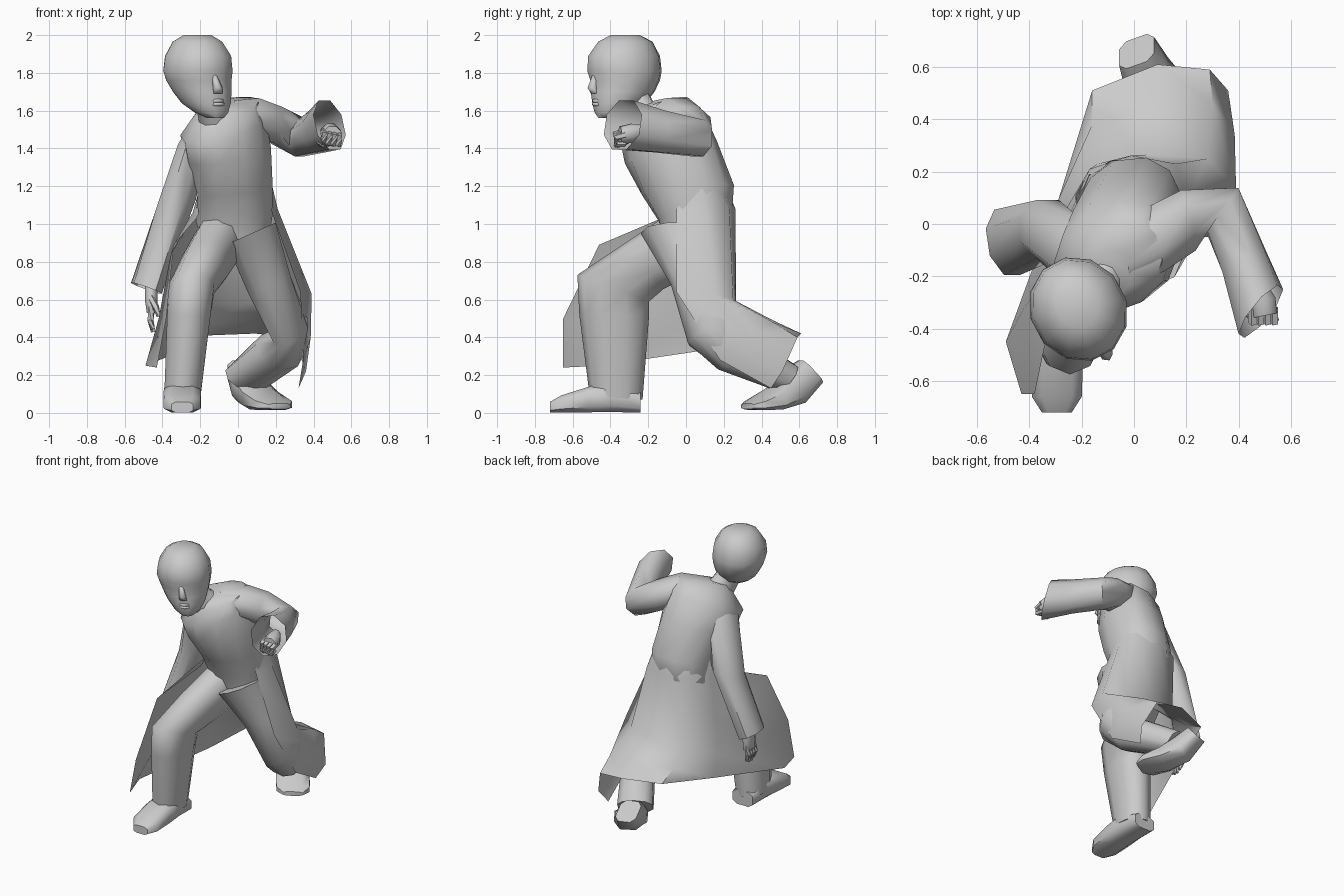
import bpy, bmesh, math
from mathutils import Vector as V, Matrix


def finish(name, bm, angle=55):
    bmesh.ops.recalc_face_normals(bm, faces=bm.faces)
    me = bpy.data.meshes.new(name)
    bm.to_mesh(me)
    bm.free()
    ob = bpy.data.objects.new(name, me)
    bpy.context.collection.objects.link(ob)
    bpy.ops.object.select_all(action='DESELECT')
    ob.select_set(True)
    bpy.context.view_layer.objects.active = ob
    bpy.ops.object.shade_smooth_by_angle(angle=math.radians(angle))
    return ob


def loft(name, rings, n=10, cap=True, square=1.0, angle=55):
    """Skin over elliptical rings given as (centre, half-width vector, half-depth vector)."""
    bm = bmesh.new()
    loops = []
    for c, u, v in rings:
        loop = []
        for i in range(n):
            a = 2 * math.pi * (i + .5) / n
            ca, sa = math.cos(a), math.sin(a)
            k = math.copysign(abs(ca) ** square, ca), math.copysign(abs(sa) ** square, sa)
            loop.append(bm.verts.new(V(c) + V(u) * k[0] + V(v) * k[1]))
        loops.append(loop)
    for a, b in zip(loops, loops[1:]):
        for i in range(n):
            j = (i + 1) % n
            bm.faces.new((a[i], a[j], b[j], b[i]))
    if cap:
        bm.faces.new(loops[0])
        bm.faces.new(loops[-1])
    return finish(name, bm, angle)


def finger(name, pts, r):
    x, y = V((r, 0, 0)), V((0, r, 0))
    rings = []
    for i, p in enumerate(pts):
        t = V(pts[min(i + 1, len(pts) - 1)]) - V(pts[max(i - 1, 0)])
        q = t.to_track_quat('Z', 'Y')
        s = .6 if i == len(pts) - 1 else 1
        rings.append((p, q @ x * s, q @ y * s))
    loft(name, rings, 5)


# Torso, leaning forward with the left shoulder raised
loft("torso", [
    ((-.01, .02, .86), (.17, 0, 0), (0, .13, 0)),
    ((-.02, .05, 1.04), (.21, 0, .02), (0, .2, .02)),
    ((-.015, .01, 1.18), (.205, .02, .02), (0, .245, .02)),
    ((-.05, -.08, 1.38), (.225, .05, .04), (-.02, .235, .05)),
    ((-.08, -.13, 1.52), (.22, .08, .07), (-.04, .2, .06)),
    ((-.07, -.15, 1.6), (.17, .06, .06), (-.04, .15, .04)),
    ((-.1, -.19, 1.63), (.09, .03, .02), (-.02, .09, .03))], 12, square=.88)

# Neck and collar
loft("neck", [((-.11, -.21, 1.57), (.1, .02, .02), (0, .1, .05)),
              ((-.14, -.26, 1.62), (.085, .02, 0), (0, .085, .03)),
              ((-.18, -.3, 1.7), (.08, .02, 0), (0, .09, .02))])

# Head turned to the left, chin swung outwards: rings as (z, front, back, half width)
turn = Matrix.Rotation(math.radians(28), 3, 'Z')
head_at = V((-.21, -.33, 0))


def on_head(x, y, z):
    return head_at + turn @ V((x, y, 0)) + V((max(0, 1.8 - z) * .18, 0, z))


rings = []
for z, f, b, w in [(2.0, -.07, .09, .075), (1.965, -.14, .16, .13), (1.89, -.195, .2, .175),
                   (1.81, -.2, .21, .185), (1.76, -.182, .2, .175), (1.7, -.182, .17, .155),
                   (1.64, -.175, .12, .13), (1.59, -.165, .03, .09), (1.56, -.145, -.06, .045)]:
    rings.append((on_head(0, (f + b) / 2, z), turn @ V((w, 0, 0)), turn @ V((0, (b - f) / 2, 0))))
loft("head", rings, 12)
loft("nose", [(on_head(0, -.172, 1.79), turn @ V((.014, 0, 0)), turn @ V((0, .015, 0))),
              (on_head(0, -.185, 1.72), turn @ V((.026, 0, 0)), turn @ V((0, .032, 0))),
              (on_head(0, -.175, 1.69), turn @ V((.028, 0, 0)), turn @ V((0, .018, 0)))], 6, angle=80)
for z in (1.652, 1.634):
    loft("lip", [(on_head(s * .034, -.162 - (1 - abs(s)) * .017, z), turn @ V((0, .01, 0)), (0, 0, .01))
                 for s in (-1, 0, 1)], 6, angle=80)

# Raised left sleeve, bent forward at the elbow
loft("left_sleeve", [
    ((-.03, -.12, 1.57), (.02, -.13, 0), (0, 0, .09)),
    ((.08, -.06, 1.565), (.03, -.135, 0), (.02, .01, .11)),
    ((.2, .01, 1.525), (.03, -.125, 0), (.02, .01, .105)),
    ((.335, .06, 1.455), (-.065, -.085, 0), (.01, 0, .105)),
    ((.42, -.14, 1.49), (-.085, -.05, 0), (-.01, .01, .12)),
    ((.485, -.335, 1.525), (-.08, -.1, 0), (-.03, .02, .14))], 8, cap=False)

# Hanging right sleeve
loft("right_sleeve", [
    ((-.2, -.13, 1.55), (.06, .02, .03), (0, .08, 0)),
    ((-.23, -.11, 1.45), (.095, 0, .03), (0, .13, 0)),
    ((-.33, -.02, 1.1), (.115, 0, .03), (0, .12, 0)),
    ((-.485, -.07, .66), (.08, 0, -.03), (-.02, .135, .0))], 8, cap=False)

# Hanging right hand
loft("right_hand", [((-.46, -.07, .7), (.035, 0, 0), (0, .04, 0)),
                    ((-.46, -.08, .6), (.036, 0, 0), (0, .06, 0)),
                    ((-.455, -.09, .53), (.03, 0, 0), (0, .06, 0))], 8)
for i in range(4):
    y = -.05 - .027 * i
    finger("right_finger", [(-.457, y, .56), (-.465, y - .01, .49),
                            (-.45, y - .01, .42 + .015 * abs(i - 1.5))], .018)
finger("right_thumb", [(-.46, -.12, .61), (-.435, -.16, .56), (-.42, -.16, .51)], .018)

# Clenched left hand
loft("left_fist", [((.47, -.22, 1.49), (.035, 0, 0), (0, 0, .035)),
                   ((.49, -.29, 1.48), (.055, .01, 0), (0, 0, .055)),
                   ((.5, -.35, 1.47), (.05, .01, 0), (0, 0, .05))], 8)
for i in range(4):
    x, z = .455 + .027 * i, .006 * i
    finger("left_finger", [(x, -.32, 1.49 - z), (x, -.375, 1.475 - z), (x, -.37, 1.43 - z / 2),
                           (x - .01, -.32, 1.42)], .019)
finger("left_thumb", [(.46, -.28, 1.46), (.435, -.34, 1.43), (.46, -.37, 1.41)], .02)

# Bent front (right) leg and planted shoe
loft("front_leg", [
    ((-.1, -.01, .9), (.135, 0, 0), (0, -.1, .14)),
    ((-.17, -.21, .785), (.13, 0, 0), (0, -.09, .13)),
    ((-.245, -.385, .66), (.125, 0, 0), (0, -.19, .07)),
    ((-.26, -.38, .52), (.12, 0, 0), (0, -.185, 0)),
    ((-.295, -.37, .08), (.1, 0, 0), (0, -.14, .01))], 10, square=.88)
loft("front_shoe", [((-.295, y, h / 2 + .005), (w, 0, 0), (0, 0, h / 2 + .005)) for y, h, w in
                    ((-.24, .1, .085), (-.4, .16, .1), (-.52, .13, .105), (-.66, .085, .1),
                     (-.72, .05, .06))], 8, square=.6)

# Trailing back (left) leg and lifted shoe
loft("back_leg", [
    ((.07, -.02, .95), (.135, 0, .06), (0, -.22, 0)),
    ((.165, .06, .68), (.12, 0, .04), (0, -.14, 0)),
    ((.28, .13, .43), (.095, .02, .04), (0, -.12, -.06)),
    ((.22, .24, .33), (.115, .03, 0), (.03, -.07, -.1)),
    ((.05, .52, .19), (.115, .05, -.01), (.02, -.05, -.07))], 10, square=.88)
loft("back_shoe", [
    ((.01, .66, .22), (.07, .025, 0), (0, -.055, .06)),
    ((.05, .57, .14), (.085, .045, 0), (0, -.04, .09)),
    ((.12, .47, .075), (.1, .06, 0), (0, -.01, .06)),
    ((.19, .37, .045), (.1, .06, 0), (0, 0, .032)),
    ((.22, .325, .035), (.06, .035, 0), (0, 0, .016))], 8, square=.6)

# Open coat skirt: columns from waist to hem, left front edge round the back to the right
cols = [
    [(.175, -.05, 1.08), (.18, -.05, 1.06), (.33, -.05, .64), (.345, .18, .28), (.32, .45, .13)],
    [(.17, .08, 1.25), (.21, .09, 1.08), (.39, .14, .63), (.385, .34, .4), (.36, .51, .22)],
    [(.11, .17, 1.25), (.16, .23, 1.08), (.28, .25, .6), (.3, .46, .48), (.29, .59, .4)],
    [(-.02, .19, 1.25), (-.01, .262, 1.08), (.05, .265, .58), (.08, .46, .49), (.09, .61, .42)],
    [(-.13, .13, 1.25), (-.17, .21, 1.08), (-.14, .23, .58), (-.16, .38, .47), (-.16, .51, .41)],
    [(-.2, .03, 1.2), (-.24, .05, 1.06), (-.27, .04, .75), (-.3, .07, .5), (-.29, .09, .33)],
    [(-.21, -.04, 1.1), (-.24, -.04, 1.06), (-.36, -.24, .82), (-.42, -.32, .5), (-.49, -.45, .25)],
    [(-.21, -.11, 1.05), (-.22, -.13, 1.03), (-.34, -.46, .89), (-.38, -.65, .5), (-.43, -.65, .24)]]
bm = bmesh.new()
grid = [[bm.verts.new(p) for p in col] for col in cols]
for a, b in zip(grid, grid[1:]):
    for i in range(len(a) - 1):
        bm.faces.new((a[i], a[i + 1], b[i + 1], b[i]))
finish("coat_skirt", bm, 60)
